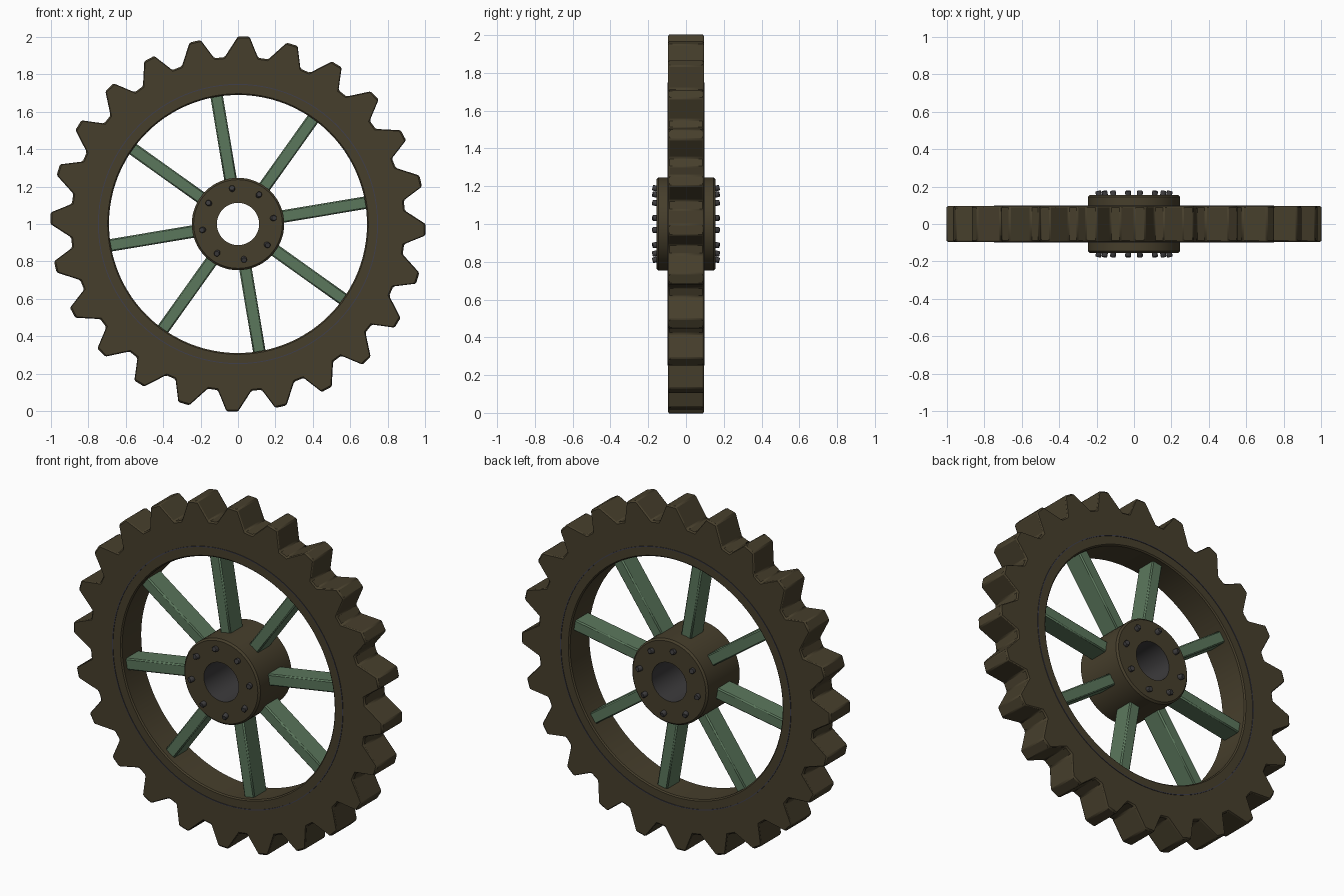
import bpy, bmesh, math
from mathutils import Matrix, Vector

if "Cube" in bpy.data.objects:
    bpy.data.objects.remove(bpy.data.objects["Cube"], do_unlink=True)

CENTRE = Vector((0, 0, 1))
SPOKES = 8
TEETH = 24
TILT = -9.5          # clockwise angle of the first spoke from straight up


def material(name, rgb):
    m = bpy.data.materials.new(name)
    m.use_nodes = True
    colour = (*rgb, 1)
    m.diffuse_color = colour
    bsdf = m.node_tree.nodes["Principled BSDF"]
    bsdf.inputs["Base Color"].default_value = colour
    bsdf.inputs["Roughness"].default_value = 0.7
    return m


brown = material("dark brown", (0.062, 0.049, 0.025))
green = material("muted green", (0.105, 0.185, 0.108))
grey = material("dark grey", (0.046, 0.044, 0.046))
blue_grey = material("blue grey", (0.05, 0.05, 0.07))


def polar(angle, r, y):
    """Point on the wheel, angle in degrees clockwise from the top."""
    a = math.radians(angle)
    return CENTRE + Vector((r * math.sin(a), y, r * math.cos(a)))


def finish(name, bm, mats, bevel=0):
    bmesh.ops.recalc_face_normals(bm, faces=bm.faces)
    mesh = bpy.data.meshes.new(name)
    bm.to_mesh(mesh)
    bm.free()
    obj = bpy.data.objects.new(name, mesh)
    bpy.context.collection.objects.link(obj)
    for m in mats:
        mesh.materials.append(m)
    if bevel:
        mod = obj.modifiers.new("Bevel", 'BEVEL')
        mod.width = bevel
        mod.segments = 1
        mod.limit_method = 'ANGLE'
        mod.angle_limit = math.radians(30)
    bpy.ops.object.select_all(action='DESELECT')
    obj.select_set(True)
    bpy.context.view_layer.objects.active = obj
    bpy.ops.object.shade_smooth_by_angle(angle=math.radians(25))
    return obj


def sweep(sections):
    """Skin a closed loop of closed cross-sections."""
    bm = bmesh.new()
    rows = [[bm.verts.new(p) for p in s] for s in sections]
    for i, row in enumerate(rows):
        nxt = rows[(i + 1) % len(rows)]
        for j in range(len(row)):
            k = (j + 1) % len(row)
            bm.faces.new((row[j], row[k], nxt[k], nxt[j]))
    return bm


def lathe(profile, steps):
    return sweep([[polar(360 * i / steps, r, y) for r, y in profile]
                  for i in range(steps)])


# Toothed rim: one section at each corner of every tooth
half, inner = 0.095, 0.69
tooth = [(-4.6, 0.895), (0.05, 1.004), (3.5, 1.004), (6.9, 0.895)]
sections = []
for t in range(TEETH):
    for offset, r in tooth:
        a = 360 / TEETH * t + offset
        sections.append([polar(a, inner, -half), polar(a, r, -half),
                         polar(a, r, half), polar(a, inner, half)])
finish("toothed_rim", sweep(sections), [brown], 0.007)

# Thin seam rings on both faces of the rim
for side, label in ((-1, "front"), (1, "back")):
    lip = [(0.744, 0.09), (0.749, 0.09), (0.749, 0.098), (0.744, 0.098)]
    finish(label + "_seam_ring", lathe([(r, side * y) for r, y in lip], 96), [blue_grey])

# Hub with chamfered edges and a dark bore
depth, radius, bore, ch = 0.155, 0.247, 0.113, 0.01
hub_profile = [(bore, -depth), (radius - ch, -depth), (radius, ch - depth),
               (radius, depth - ch), (radius - ch, depth), (bore, depth)]
bm = lathe(hub_profile, 64)
for f in bm.faces:
    c = f.calc_center_median() - CENTRE
    f.material_index = 1 if math.hypot(c.x, c.z) < bore + 0.005 else 0
finish("hub", bm, [brown, grey])

# Spokes from the hub to the rim
bm = bmesh.new()
length = 0.49
for i in range(SPOKES):
    a = TILT + 360 / SPOKES * i
    place = (Matrix.Translation(polar(a, 0.465, 0))
             @ Matrix.Rotation(math.radians(a), 4, 'Y')
             @ Matrix.Diagonal((0.067, 0.12, length, 1)))
    bmesh.ops.create_cube(bm, size=1, matrix=place)
finish("spokes", bm, [green], 0.007)

# Bolts on both hub faces, leaning slightly outward
bm = bmesh.new()
for side in (-1, 1):
    for i in range(SPOKES):
        a = TILT + 360 / SPOKES * i
        outward = polar(a, 1, 0) - CENTRE
        axis = Vector((0, side, 0)) + outward * 0.25
        turn = axis.to_track_quat('Z', 'Y').to_matrix().to_4x4()
        bmesh.ops.create_cone(bm, cap_ends=True, segments=10, radius1=0.016,
                              radius2=0.016, depth=0.045,
                              matrix=Matrix.Translation(polar(a, 0.19, side * 0.155)) @ turn)
finish("hub_bolts", bm, [grey], 0.003)
